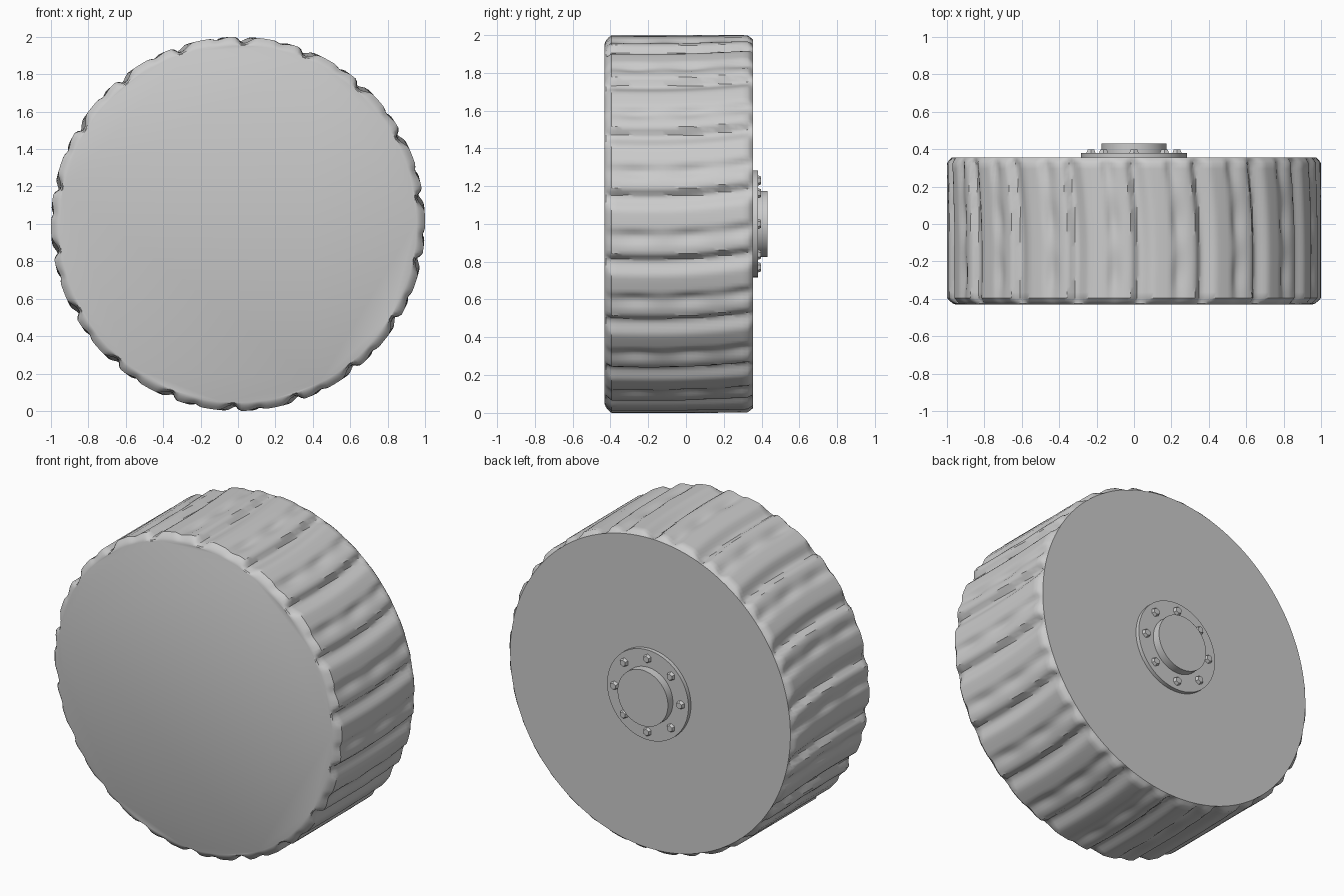
import bpy, bmesh, math
from mathutils import Matrix

cube = bpy.data.objects.get("Cube")
if cube:
    bpy.data.objects.remove(cube, do_unlink=True)

grey = bpy.data.materials.new("light_grey")
grey.use_nodes = True
COLOUR = (0.6, 0.6, 0.6, 1)
grey.diffuse_color = COLOUR
grey.node_tree.nodes["Principled BSDF"].inputs["Base Color"].default_value = COLOUR

FRONT, BACK = -0.43, 0.355
LOBES, STEPS = 18, 20
AXIS_Z = 1.0


def finish(bm, name, smooth=True):
    bmesh.ops.recalc_face_normals(bm, faces=bm.faces)
    mesh = bpy.data.meshes.new(name)
    bm.to_mesh(mesh)
    bm.free()
    obj = bpy.data.objects.new(name, mesh)
    bpy.context.collection.objects.link(obj)
    mesh.materials.append(grey)
    if smooth:
        bpy.ops.object.select_all(action='DESELECT')
        obj.select_set(True)
        bpy.context.view_layer.objects.active = obj
        bpy.ops.object.shade_smooth_by_angle(angle=math.radians(35))
    return obj


def dip(deg, centre, steep, gentle):
    """Groove shape: steep on one side and gentle on the other."""
    d = (deg - centre + 10) % 20 - 10
    t = -d / steep if d < 0 else d / gentle
    return 0.5 + 0.5 * math.cos(math.pi * t) if t < 1 else 0.0


def tread_radius(deg, y):
    """Two slanted, slightly bowed grooves for each tread lobe."""
    bow = 1.3 * math.cos(y * math.pi / 0.8)
    shifted = deg + 3.5 * y - bow
    strength = 0.75 + 0.25 * math.cos(math.tau * (y + 0.27) / 0.29)
    main = 0.034 * dip(shifted, 0, 2.5, 5)
    minor = 0.022 * strength * dip(shifted, 12, 2.5, 4)
    return 1 - max(main, minor)


# Tyre: rings lofted along the axle, with rounded front and chamfered back edge
rows = [(FRONT, 0.955, 0), (FRONT + 0.006, 0.97, 0.3), (FRONT + 0.018, 0.985, 0.8)]
rows += [(-0.395 + i * 0.03, 1, 1) for i in range(25)]
rows += [(BACK - 0.015, 0.99, 0.5), (BACK, 0.975, 0)]
bm = bmesh.new()
rings = []
count = LOBES * STEPS
for y, limit, wave in rows:
    ring = []
    for i in range(count):
        deg = 360 * i / count
        a = math.radians(deg)
        r = limit - (1 - tread_radius(deg, y)) * wave
        ring.append(bm.verts.new((r * math.sin(a), y, AXIS_Z + r * math.cos(a))))
    rings.append(ring)
for low, high in zip(rings, rings[1:]):
    for i in range(count):
        j = (i + 1) % count
        bm.faces.new((low[i], low[j], high[j], high[i]))
bm.faces.new(rings[0])
bm.faces.new(rings[-1])
finish(bm, "tyre")


def disc(name, radius, y0, y1, sides=64, tip=None, x=0, z=AXIS_Z, smooth=True):
    bm = bmesh.new()
    place = Matrix.Translation((x, (y0 + y1) / 2, z)) @ Matrix.Rotation(-math.pi / 2, 4, 'X')
    bmesh.ops.create_cone(bm, cap_ends=True, segments=sides, radius1=radius,
                          radius2=tip or radius, depth=y1 - y0, matrix=place)
    return finish(bm, name, smooth)


# Hub on the back face
disc("hub_flange", 0.283, BACK - 0.02, 0.38)
disc("hub_cap", 0.175, BACK - 0.02, 0.43)

# Ring of wheel bolts
for i in range(8):
    a = math.tau * i / 8
    disc(f"wheel_bolt_{i + 1}", 0.03, 0.375, 0.398, 6, 0.02,
         0.23 * math.sin(a), AXIS_Z + 0.23 * math.cos(a), False)
